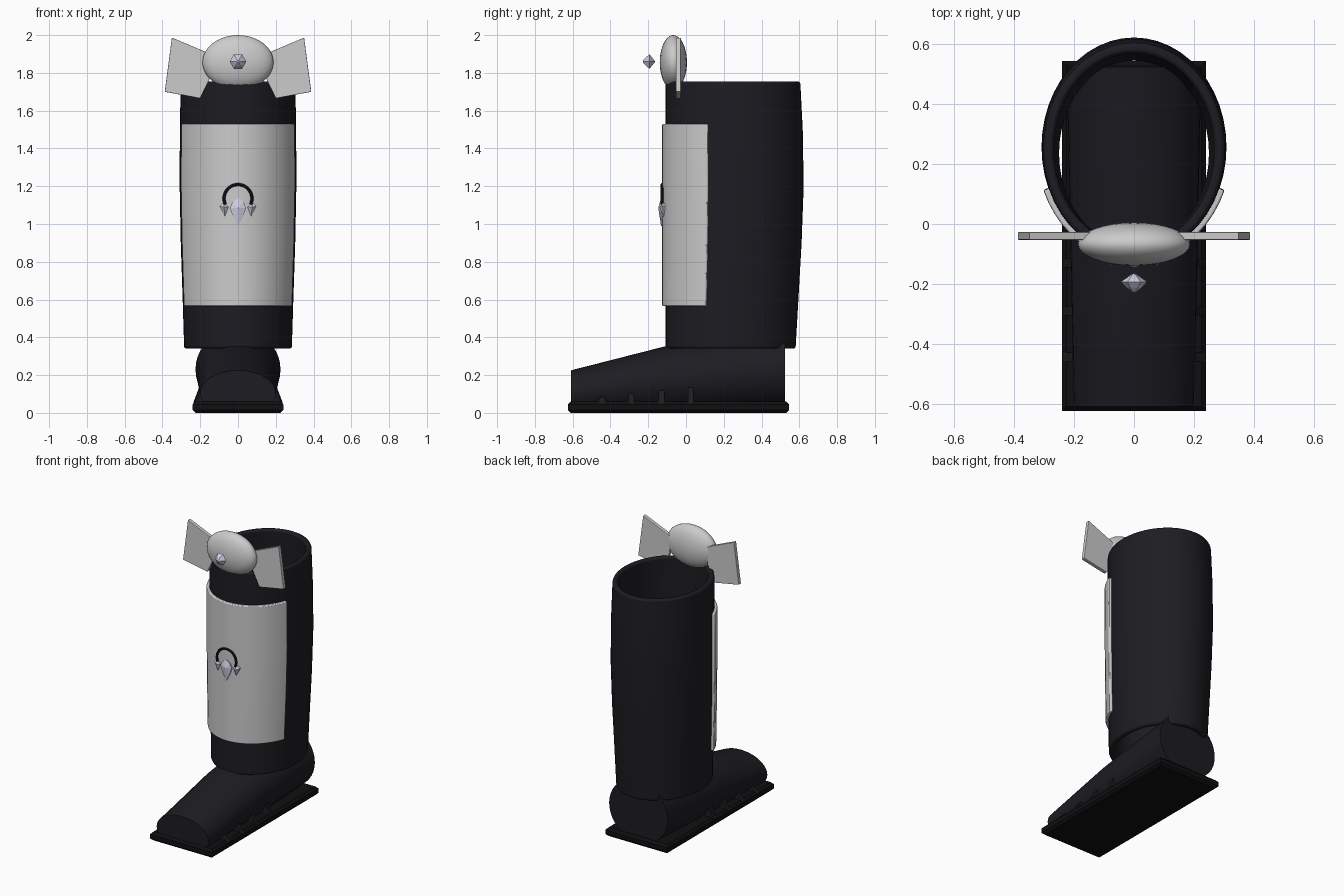
import bpy, bmesh
from math import sin, cos, pi, radians, sqrt

if "Cube" in bpy.data.objects:
    bpy.data.objects.remove(bpy.data.objects["Cube"])


def material(name, rgb):
    m = bpy.data.materials.new(name)
    m.diffuse_color = (*rgb, 1)
    m.use_nodes = True
    m.node_tree.nodes["Principled BSDF"].inputs["Base Color"].default_value = m.diffuse_color
    return m


BLACK = material("black_leather", (0.012, 0.012, 0.016))
SOLE = material("black_rubber", (0.005, 0.005, 0.006))
PLATE = material("pale_metal", (0.72, 0.72, 0.74))
GEM = material("lilac_gem", (0.62, 0.62, 0.75))


def finish(name, bm, mat, smooth=True, bevel=0):
    bmesh.ops.recalc_face_normals(bm, faces=bm.faces)
    me = bpy.data.meshes.new(name)
    bm.to_mesh(me)
    bm.free()
    ob = bpy.data.objects.new(name, me)
    bpy.context.collection.objects.link(ob)
    me.materials.append(mat)
    if smooth:
        for p in me.polygons:
            p.use_smooth = True
        me.set_sharp_from_angle(angle=radians(35))
    if bevel:
        b = ob.modifiers.new("bevel", 'BEVEL')
        b.width = bevel
        b.segments = 2
        b.limit_method = 'ANGLE'
        b.angle_limit = radians(50)
    return ob


def loft(name, rings, mat, loop=False, **kw):
    """Skin closed rings; loop joins last ring to first, otherwise cap ends."""
    bm = bmesh.new()
    vs = [[bm.verts.new(p) for p in r] for r in rings]
    n = len(vs[0])
    for k in range(len(vs) if loop else len(vs) - 1):
        a, b = vs[k], vs[(k + 1) % len(vs)]
        for i in range(n):
            j = (i + 1) % n
            bm.faces.new((a[i], a[j], b[j], b[i]))
    if not loop:
        bm.faces.new(vs[0])
        bm.faces.new(vs[-1])
    return finish(name, bm, mat, **kw)


def slab_y(name, pts, y0, y1, mat, **kw):
    """Extrude an (x, z) outline along y."""
    return loft(name, [[(x, y, z) for x, z in pts] for y in (y0, y1)], mat,
                smooth=False, **kw)


# Shaft shape: height, half width, back y
SHAFT = [(.34, .285, .58), (.6, .293, .595), (.9, .303, .612),
         (1.2, .309, .623), (1.5, .308, .618), (1.755, .303, .605)]
FRONT = -.108


def shaft_at(z):
    for (z0, w0, b0), (z1, w1, b1) in zip(SHAFT, SHAFT[1:]):
        if z <= z1:
            break
    t = (z - z0) / (z1 - z0)
    w, b = w0 + t * (w1 - w0), b0 + t * (b1 - b0)
    return w, (b - FRONT) / 2, (b + FRONT) / 2


def shaft_point(z, a, off):
    w, d, cy = shaft_at(z)
    return ((w + off) * sin(a), cy - (d + off) * cos(a), z)


def shaft_ring(z, off, n=48):
    return [shaft_point(z, 2 * pi * i / n, off) for i in range(n)]


# Hollow boot shaft, open at top and bottom
heights = [s[0] for s in SHAFT]
outer = [shaft_ring(z, 0) for z in heights]
inner = [shaft_ring(z, -.035) for z in reversed(heights)]
loft("boot_shaft", outer + inner, BLACK, loop=True, bevel=.012)

# Foot: elliptical sections from toe to heel, cut flat at the sole
foot = []
for y, cz, rx, rz in [(-.61, .105, .2, .12), (-.1, .17, .212, .185), (.525, .23, .225, .215)]:
    foot.append([(rx * cos(2 * pi * i / 40), y, max(.02, cz + rz * sin(2 * pi * i / 40)))
                 for i in range(40)])
loft("foot", foot, BLACK)

# Sole
sole = [[(sx * w, y, z) for sx, y in ((-1, -.625 + c), (1, -.625 + c), (1, .545 - c), (-1, .545 - c))]
        for z, w, c in ((0, .225, .015), (.015, .24, 0), (.045, .24, 0), (.06, .225, .015))]
loft("sole", sole, SOLE, smooth=False)

# Small tabs joining the foot to the sole
for side, s in (("left", -1), ("right", 1)):
    for k, (y, h) in enumerate([(-.445, .085), (-.29, .102), (-.13, .118), (.025, .138)]):
        slab_y(f"sole_tab_{side}_{k + 1}", [(s * .238, .05), (s * .17, .05), (s * .17, h), (s * .205, h)],
               y - .015, y + .015, BLACK)

# Curved shin plate wrapped around the front
N = 20
arc = [radians(-68 + 136 * i / N) for i in range(N + 1)]
rings = []
for z in (.565, .75, .9, 1.05, 1.2, 1.35, 1.53):
    rings.append([shaft_point(z, a, .018) for a in arc] +
                 [shaft_point(z, a, -.005) for a in reversed(arc)])
loft("shin_plate", rings, PLATE, bevel=.006)

# Dark open ring on the plate
ring = []
for i in range(25):
    a = radians(-25 + 230 * i / 24)
    ring.append([((.074 + .008 * cos(t)) * cos(a), -.127 + .008 * sin(t),
                  1.135 + (.074 + .008 * cos(t)) * sin(a))
                 for t in [2 * pi * j / 8 for j in range(8)]])
loft("emblem_ring", ring, BLACK)


# Faceted pendants below the ring
def pendant(name, pts, cx, cz, yb, yf):
    bm = bmesh.new()
    back = [bm.verts.new((x, yb, z)) for x, z in pts]
    rim = [bm.verts.new((x, yb - .012, z)) for x, z in pts]
    tip = bm.verts.new((cx, yf, cz))
    for i in range(len(pts)):
        j = (i + 1) % len(pts)
        bm.faces.new((back[i], back[j], rim[j], rim[i]))
        bm.faces.new((rim[i], rim[j], tip))
    bm.faces.new(back)
    finish(name, bm, GEM, smooth=False)


pendant("pendant_centre", [(0, .99), (.025, 1.035), (.043, 1.085), (.03, 1.115), (0, 1.138),
                           (-.03, 1.115), (-.043, 1.085), (-.025, 1.035)], 0, 1.085, -.12, -.147)
for side, s in (("left", -1), ("right", 1)):
    pendant(f"pendant_{side}", [(s * .07, 1.04), (s * .098, 1.095), (s * .078, 1.112), (s * .05, 1.09)],
            s * .074, 1.088, -.11, -.14)

# Knee guard: flattened ball
bm = bmesh.new()
bmesh.ops.create_uvsphere(bm, u_segments=32, v_segments=20, radius=1)
for v in bm.verts:
    x, y, z = v.co
    v.co = (x * .188, -.067 + y * .072, 1.856 + z * .144)
finish("knee_guard", bm, PLATE)

# Side wings of the knee guard
for side, s in (("left", -1), ("right", 1)):
    slab_y(f"knee_wing_{side}", [(s * x, z) for x, z in
           ((.35, 1.987), (.388, 1.7), (.2, 1.665), (.145, 1.78), (.145, 1.9))],
           -.053, -.027, PLATE, bevel=.003)

# Six-sided gem floating in front of the knee guard
gem = [[(r * cos(pi / 3 * i), y, 1.86 + r * sin(pi / 3 * i)) for i in range(6)]
       for y, r in ((-.165, .004), (-.193, .044), (-.212, .026), (-.228, .006))]
loft("knee_gem", gem, GEM, smooth=False)
